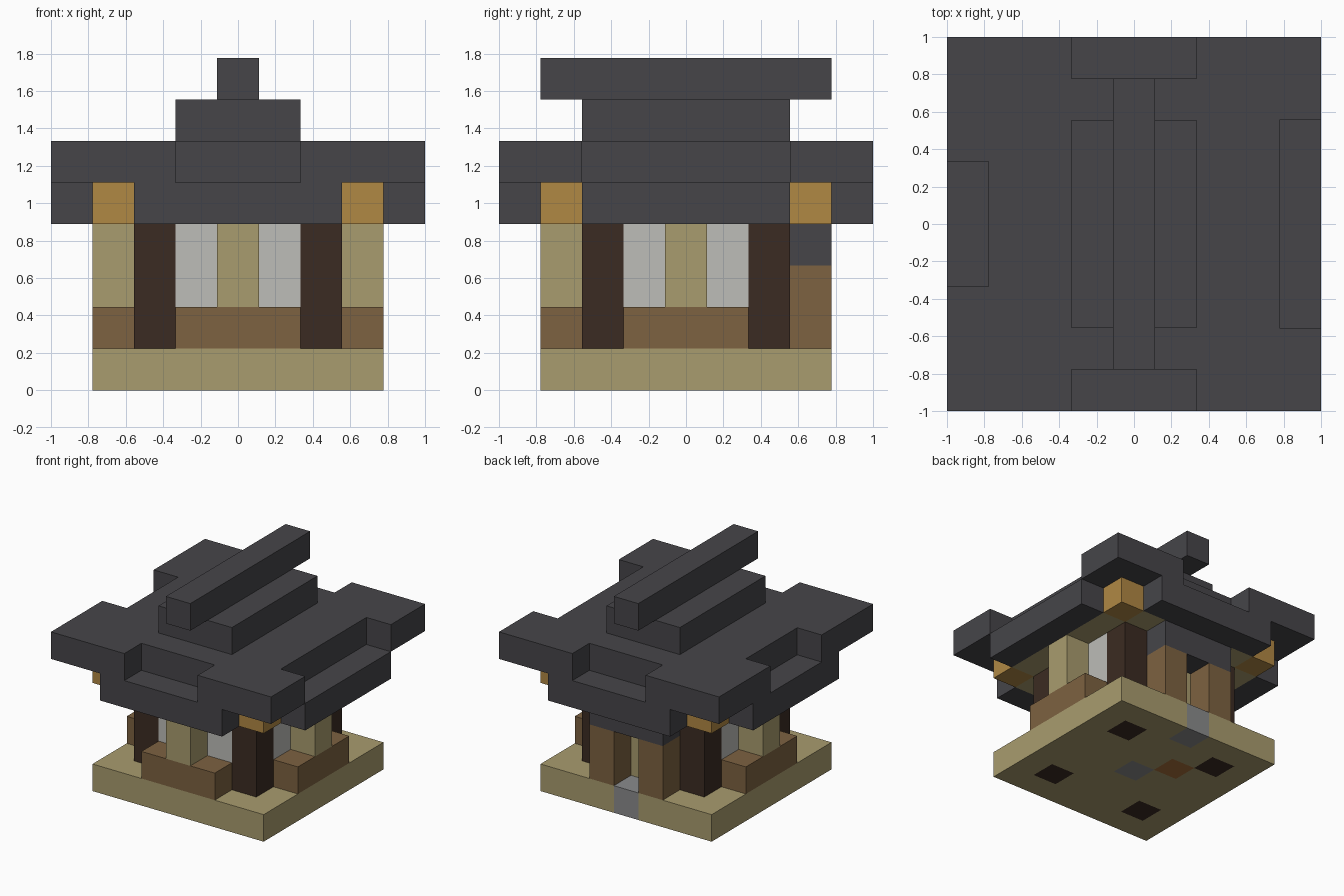
import bpy, bmesh

U = 2 / 9  # one building block

if "Cube" in bpy.data.objects:
    bpy.data.objects.remove(bpy.data.objects["Cube"], do_unlink=True)


def material(name, hex_code):
    """Flat material from an sRGB hex colour."""
    def linear(c):
        return c / 12.92 if c <= 0.04045 else ((c + 0.055) / 1.055) ** 2.4
    rgba = [linear(v / 255) for v in bytes.fromhex(hex_code)] + [1]
    mat = bpy.data.materials.new(name)
    mat.use_nodes = True
    mat.diffuse_color = rgba
    mat.node_tree.nodes["Principled BSDF"].inputs["Base Color"].default_value = rgba
    return mat


ROOF = material("charcoal roof", "464549")
SAND = material("pale sand", "a99c6e")
BROWN = material("warm brown wood", "7d6241")
DARK = material("dark timber", "3b2b22")
GOLD = material("golden wood", "b08844")
WHITE = material("window white", "bdbdb8")
STONE = material("grey stone", "8a8b8c")
COPPER = material("copper brown", "a86f3a")


def finish(bm, name, mats):
    bmesh.ops.recalc_face_normals(bm, faces=bm.faces)
    mesh = bpy.data.meshes.new(name)
    bm.to_mesh(mesh)
    bm.free()
    for mat in mats:
        mesh.materials.append(mat)
    obj = bpy.data.objects.new(name, mesh)
    bpy.context.collection.objects.link(obj)
    return obj


def box(name, mat, xs, ys, zs):
    """Box covering an inclusive range of block indices on each axis."""
    bm = bmesh.new()
    bmesh.ops.create_cube(bm, size=1)
    ranges = (xs, ys, (zs[0] + 0.5, zs[1] + 0.5))
    for v in bm.verts:
        for axis, (lo, hi) in enumerate(ranges):
            v.co[axis] = ((lo + hi) / 2 + v.co[axis] * (hi - lo + 1)) * U
    return finish(bm, name, [mat])


def slab(name, mats, count, z, keep, paint):
    """One block thick slab of cells, filtered and coloured by cell rules."""
    bm = bmesh.new()
    bmesh.ops.create_grid(bm, x_segments=count, y_segments=count, size=count * U / 2)

    def cell(f):
        c = f.calc_center_median()
        return round(c.x / U), round(c.y / U)

    gone = [f for f in bm.faces if not keep(*cell(f))]
    bmesh.ops.delete(bm, geom=gone, context='FACES')
    for f in bm.faces:
        f.material_index = paint(*cell(f))
    top = bmesh.ops.extrude_face_region(bm, geom=bm.faces[:], use_keep_orig=True)["geom"]
    for v in bm.verts:
        v.co.z = z * U
    for v in top:
        if isinstance(v, bmesh.types.BMVert):
            v.co.z = (z + 1) * U
    # side faces take the colour of the nearest cell
    half = count // 2
    for f in bm.faces:
        c = f.calc_center_median() * 0.98 / U
        f.material_index = paint(*(max(-half, min(half, round(v))) for v in c.xy))
    bmesh.ops.recalc_face_normals(bm, faces=bm.faces)
    return finish(bm, name, mats)


# Floor with a door step, a hearth stone, a copper tile and the post feet
def floor_colour(x, y):
    if abs(x) == 2 and abs(y) == 2:
        return 2
    if x == 0 and y in (0, 3):
        return 1
    return 3 if (x, y) == (-1, 1) else 0


slab("floor", [SAND, STONE, DARK, COPPER], 7, 0, lambda x, y: True, floor_colour)

# Corner posts and the golden beam ends above them
for sx, side in ((-1, "right"), (1, "left")):
    for sy, end in ((-1, "front"), (1, "back")):
        x, y = sx * 2, sy * 2
        box(f"{end}_{side}_post", DARK, (x, x), (y, y), (1, 3))
        x, y = sx * 3, sy * 3
        box(f"{end}_{side}_beam_end", GOLD, (x, x), (y, y), (4, 4))


def side_box(name, mat, side, along, out, zs):
    """Box on one of the four sides, given along the wall and outward."""
    axis, sign = {"front": (1, -1), "back": (1, 1), "right": (0, -1), "left": (0, 1)}[side]
    depth = (sign * out, sign * out)
    xs, ys = (along, depth) if axis == 1 else (depth, along)
    return box(f"{side}_{name}", mat, xs, ys, zs)


# Walls with windows, ledge and middle pillar
for side in ("front", "left", "right"):
    side_box("ledge", BROWN, side, (-1, 1), 3, (1, 1))
    side_box("wall_foot", BROWN, side, (-1, 1), 2, (1, 1))
    side_box("pillar", SAND, side, (0, 0), 3, (2, 3))
    side_box("wall_core", SAND, side, (0, 0), 2, (2, 3))
    for i in (-1, 1):
        side_box(f"window_{'a' if i < 0 else 'b'}", WHITE, side, (i, i), 2, (2, 3))

# Doorway at the back
side_box("wall", SAND, "back", (-1, 1), 2, (1, 3))
side_box("lintel", ROOF, "back", (-1, 1), 3, (3, 3))
for i in (-1, 1):
    side_box(f"door_jamb_{'a' if i < 0 else 'b'}", BROWN, "back", (i, i), 3, (1, 2))

# Beams under the roof and the lower eaves outside them
for side in ("front", "back", "left", "right"):
    side_box("beam", SAND, side, (-2, 2), 3, (4, 4))
    side_box("eave", ROOF, side, (-2, 2), 4, (4, 4))


# Main roof, notched along each edge
def roof_cell(x, y):
    notch = (abs(y) == 4 and abs(x) <= 1) or (x == -4 and abs(y) <= 1) or (x == 4 and abs(y) <= 2)
    return not notch


slab("main_roof", [ROOF], 9, 5, roof_cell, lambda x, y: 0)
box("upper_roof", ROOF, (-1, 1), (-2, 2), (6, 6))
box("roof_ridge", ROOF, (0, 0), (-3, 3), (7, 7))
